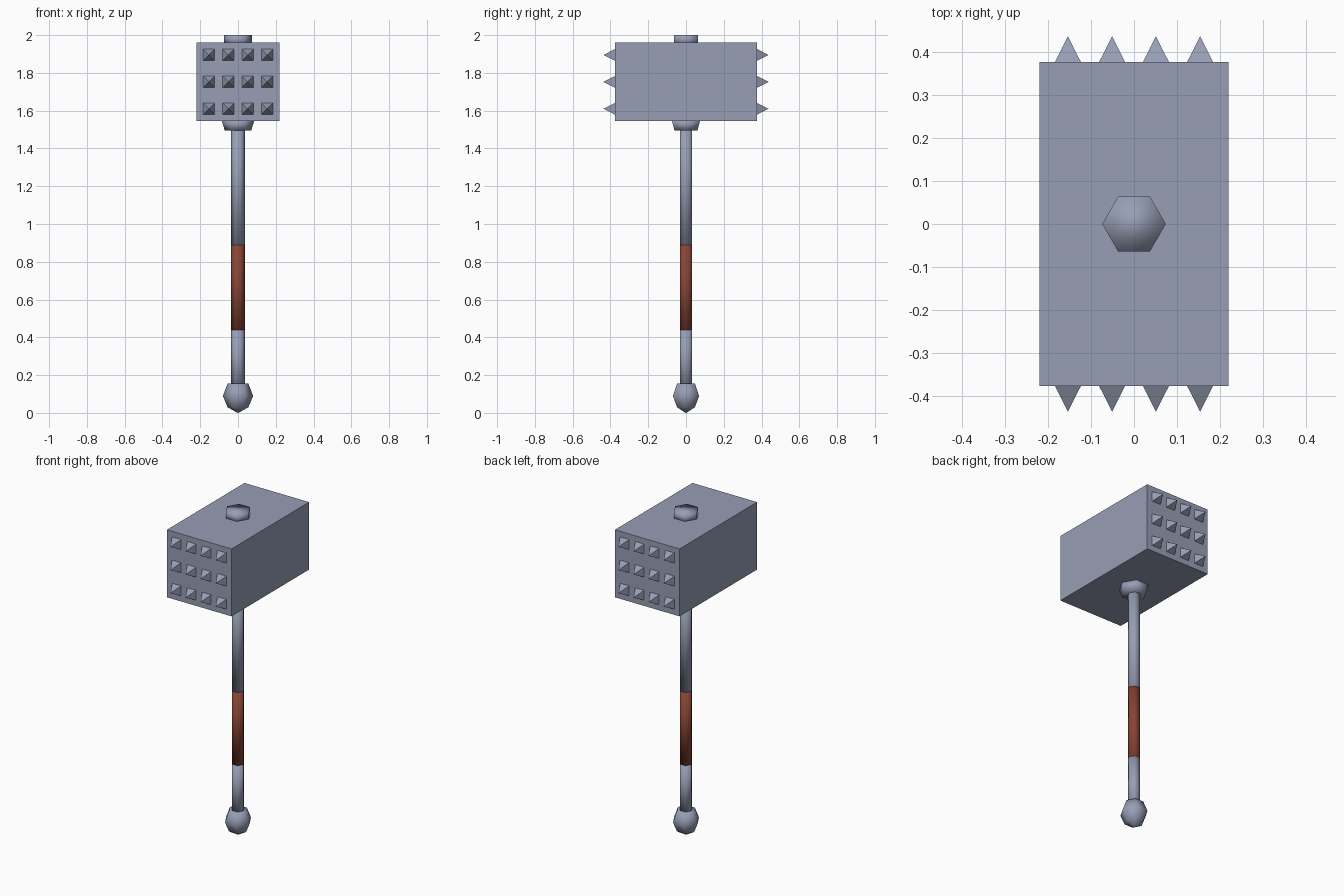
import bpy, bmesh, math

if "Cube" in bpy.data.objects:
    bpy.data.objects.remove(bpy.data.objects["Cube"])


def material(name, rgb):
    m = bpy.data.materials.new(name)
    m.diffuse_color = (*rgb, 1)
    m.use_nodes = True
    m.node_tree.nodes["Principled BSDF"].inputs["Base Color"].default_value = m.diffuse_color
    return m


STEEL = material("blue_grey_steel", (0.31, 0.345, 0.46))
LEATHER = material("brown_leather", (0.24, 0.058, 0.034))


def finish(name, bm, mat, smooth=False):
    bmesh.ops.recalc_face_normals(bm, faces=bm.faces)
    for f in bm.faces:
        f.smooth = smooth
    mesh = bpy.data.meshes.new(name)
    bm.to_mesh(mesh)
    bm.free()
    mesh.materials.append(mat)
    obj = bpy.data.objects.new(name, mesh)
    bpy.context.collection.objects.link(obj)
    return obj


def hex_lathe(name, profile, mat):
    """Six-sided turned part from (radius, z) points, with corners on the x axis."""
    bm = bmesh.new()
    rings = [[bm.verts.new((r * math.cos(i * math.pi / 3), r * math.sin(i * math.pi / 3), z))
              for i in range(6)] for r, z in profile]
    for a, b in zip(rings, rings[1:]):
        for i in range(6):
            j = (i + 1) % 6
            bm.faces.new((a[i], a[j], b[j], b[i]))
    bm.faces.new(rings[0][::-1])
    bm.faces.new(rings[-1])
    bmesh.ops.remove_doubles(bm, verts=bm.verts, dist=1e-5)
    return finish(name, bm, mat, True)


# Handle: shaft sections, leather grip, pommel
hex_lathe("lower_shaft", [(0.037, 0.12), (0.037, 0.44)], STEEL)
hex_lathe("grip", [(0.037, 0.44), (0.037, 0.89)], LEATHER)
hex_lathe("upper_shaft", [(0.037, 0.89), (0.037, 1.55)], STEEL)
hex_lathe("pommel", [(0.002, 0.0), (0.055, 0.03), (0.08, 0.09), (0.055, 0.155)], STEEL)

# Collar under the head and cap on top
hex_lathe("collar", [(0.07, 1.495), (0.087, 1.55)], STEEL)
hex_lathe("top_cap", [(0.074, 1.95), (0.074, 2.0)], STEEL)

# Hammer head block
bm = bmesh.new()
bmesh.ops.create_cube(bm, size=1)
bmesh.ops.scale(bm, vec=(0.44, 0.754, 0.415), verts=bm.verts)
bmesh.ops.translate(bm, vec=(0, 0, 1.7525), verts=bm.verts)
finish("hammer_head", bm, STEEL)

# Pyramid spikes: 4 x 3 grid on both striking faces
for side, label in ((-1, "front"), (1, "back")):
    bm = bmesh.new()
    for x in (-0.154, -0.051, 0.051, 0.154):
        for z in (1.61, 1.7525, 1.895):
            h = 0.031
            base = [bm.verts.new((x + dx * h, side * 0.376, z + dz * h))
                    for dx, dz in ((-1, -1), (1, -1), (1, 1), (-1, 1))]
            tip = bm.verts.new((x, side * 0.437, z))
            bm.faces.new(base)
            for i in range(4):
                bm.faces.new((base[i], base[(i + 1) % 4], tip))
    finish(label + "_spikes", bm, STEEL)
